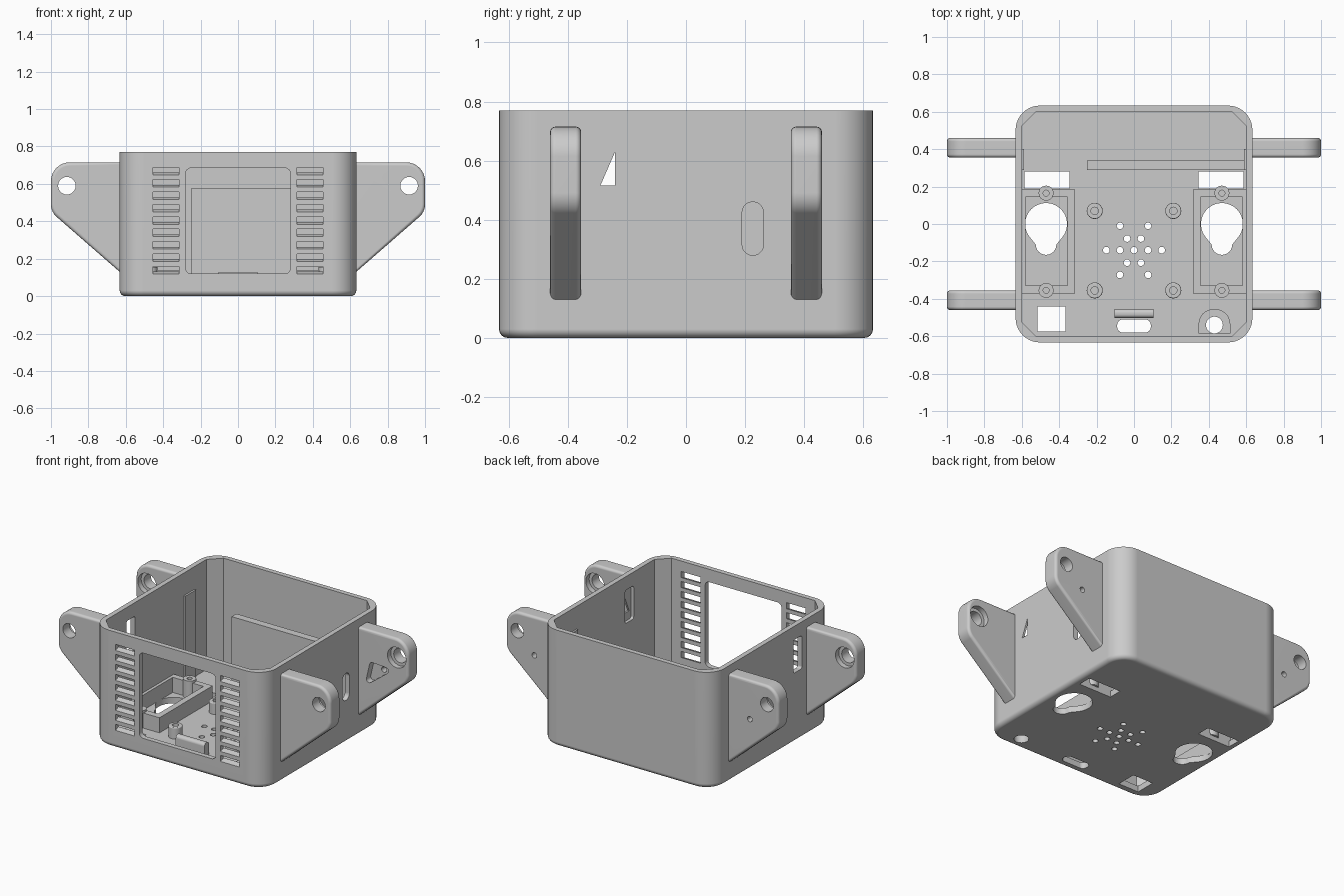
import bpy
import bmesh
from math import radians, pi, sin, cos, tan
from mathutils import Vector

cube = bpy.data.objects.get("Cube")
if cube:
    bpy.data.objects.remove(cube, do_unlink=True)

GREY = (0.6, 0.6, 0.6, 1.0)
grey = bpy.data.materials.new("plain grey plastic")
grey.use_nodes = True
grey.diffuse_color = GREY
for node in grey.node_tree.nodes:
    if node.type == 'BSDF_PRINCIPLED':
        node.inputs["Base Color"].default_value = GREY


# ---- outline helpers ----
def fillet(points, radii, steps=6):
    """Round the corners of a polygon; radii is one number or one per corner."""
    pts = [Vector(p) for p in points]
    if not isinstance(radii, (list, tuple)):
        radii = [radii] * len(pts)
    out = []
    for i, (p, r) in enumerate(zip(pts, radii)):
        if r == 0:
            out.append(p)
            continue
        a = (pts[i - 1] - p).normalized()
        b = (pts[(i + 1) % len(pts)] - p).normalized()
        half = a.angle(b) / 2
        centre = p + (a + b).normalized() * (r / sin(half))
        start = (p + a * (r / tan(half)) - centre).normalized()
        end = (p + b * (r / tan(half)) - centre).normalized()
        out += [centre + start.slerp(end, k / steps).normalized() * r for k in range(steps + 1)]
    return out


def rect(u0, u1, v0, v1):
    return [(u0, v0), (u1, v0), (u1, v1), (u0, v1)]


def circle(u, v, r, n=24):
    return [(u + r * cos(2 * pi * k / n), v + r * sin(2 * pi * k / n)) for k in range(n)]


def flip(points, side):
    return [(p[0] * side, p[1]) for p in points]


# ---- solid helpers ----
def prism(bm, points, axis, lo, hi):
    """Extrude an outline along an axis; returns its two cap faces."""
    def place(p, w):
        return {'x': (w, p[0], p[1]), 'y': (p[0], w, p[1]), 'z': (p[0], p[1], w)}[axis]
    low = [bm.verts.new(place(p, lo)) for p in points]
    high = [bm.verts.new(place(p, hi)) for p in points]
    caps = [bm.faces.new(low), bm.faces.new(high)]
    n = len(low)
    sides = [bm.faces.new((low[i], low[(i + 1) % n], high[(i + 1) % n], high[i])) for i in range(n)]
    bmesh.ops.recalc_face_normals(bm, faces=caps + sides)
    return caps


def soften(bm, faces, width):
    edges = list({e for f in faces for e in f.edges})
    bmesh.ops.bevel(bm, geom=edges, offset=width, segments=4, profile=0.5, affect='EDGES')


def make_object(name, bm):
    mesh = bpy.data.meshes.new(name)
    bm.to_mesh(mesh)
    bm.free()
    ob = bpy.data.objects.new(name, mesh)
    bpy.context.collection.objects.link(ob)
    return ob


def finish(name, bm, cuts=()):
    """Make the part, cut the listed prisms from it, then shade it."""
    ob = make_object(name, bm)
    ob.data.materials.append(grey)
    if cuts:
        cut_bm = bmesh.new()
        for cut in cuts:
            prism(cut_bm, *cut)
        cutter = make_object("cutter", cut_bm)
        cutter.hide_render = True
        mod = ob.modifiers.new("cut", 'BOOLEAN')
        mod.operation = 'DIFFERENCE'
        mod.solver = 'EXACT'
        mod.use_self = True
        mod.object = cutter
        graph = bpy.context.evaluated_depsgraph_get()
        ob.data = bpy.data.meshes.new_from_object(ob.evaluated_get(graph))
        ob.modifiers.clear()
        ob.data.name = name
        bpy.data.objects.remove(cutter, do_unlink=True)
    bpy.ops.object.select_all(action='DESELECT')
    ob.select_set(True)
    bpy.context.view_layer.objects.active = ob
    bpy.ops.object.shade_smooth_by_angle(angle=radians(32))
    normals = ob.modifiers.new("even shading", 'WEIGHTED_NORMAL')
    normals.keep_sharp = True


HALF, INNER, TOP, FLOOR = 0.633, 0.6, 0.77, 0.04

# ---- open box with its cut-outs ----
bm = bmesh.new()
shell = prism(bm, fillet(rect(-HALF, HALF, -HALF, HALF), 0.13, 10), 'z', 0, TOP)
soften(bm, shell[:1], 0.03)
cavity = fillet(rect(-INNER, INNER, -INNER, INNER), 0.075, 1)
cuts = [(cavity, 'z', FLOOR, 0.9)]

# front window and louvres
cuts.append((fillet(rect(-0.28, 0.28, 0.12, 0.685), 0.03), 'y', -0.7, -0.55))
for side in (-1, 1):
    for row in range(9):
        z = 0.135 + 0.0662 * row
        slot = [(-0.65, z - 0.022), (-0.58, z + 0.003), (-0.58, z + 0.043), (-0.65, z + 0.018)]
        cuts.append((slot, 'x', side * 0.385 - 0.07, side * 0.385 + 0.07))

# side wall openings
pocket = fillet(rect(-0.31, -0.22, 0.46, 0.68), 0.015)
cuts.append((pocket, 'x', -0.7, -0.55))
cuts.append((pocket, 'x', 0.55, 0.62))
cuts.append(([(-0.29, 0.515), (-0.24, 0.515), (-0.24, 0.63)], 'x', 0.61, 0.7))
cuts.append((fillet(rect(0.19, 0.262, 0.28, 0.46), 0.035), 'x', 0.55, 0.7))

# floor openings
floor_cuts = [fillet(rect(-0.09, 0.09, -0.58, -0.51), 0.03),
              rect(-0.515, -0.365, -0.575, -0.44), circle(0.43, -0.54, 0.045)]
for side in (-1, 1):
    floor_cuts.append(flip(rect(0.345, 0.585, 0.19, 0.28), side))
    # keyhole: a round head running into a narrower neck
    head = [(0.47 + 0.112 * cos(radians(a)), 0.112 * sin(radians(a))) for a in range(-35, 216, 10)]
    neck = [(0.47 + 0.055 * cos(radians(a)), -0.11 + 0.055 * sin(radians(a))) for a in range(180, 361, 15)]
    floor_cuts.append(flip(head + neck, side))
for y, xs in ((-0.01, (0.075,)), (-0.078, (0.037,)), (-0.14, (0, 0.075, 0.148)),
              (-0.207, (0.037,)), (-0.272, (0.075,))):
    for x in sorted({s * x for x in xs for s in (-1, 1)}):
        floor_cuts.append(circle(x, y, 0.018, 12))
cuts += [(shape, 'z', -0.1, FLOOR + 0.03) for shape in floor_cuts]
finish("box_shell", bm, cuts)

# ---- four mounting brackets ----
ear = fillet([(0.61, 0.11), (0.61, 0.715), (1.0, 0.715), (1.0, 0.45)], [0, 0, 0.1, 0.09], 8)
recess = fillet([(0.68, 0.34), (0.72, 0.51), (0.89, 0.5)], 0.02)
for x_name, side in (("left", 1), ("right", -1)):
    for y_name, end in (("front", -1), ("back", 1)):
        bm = bmesh.new()
        soften(bm, prism(bm, flip(ear, side), 'y', end * 0.355, end * 0.46), 0.018)
        bolt_x = side * 0.915
        cuts = [(circle(bolt_x, 0.59, 0.047), 'y', -0.7, 0.7),
                (circle(bolt_x, 0.59, 0.068), 'y', end * 0.3, end * 0.39)]
        if end > 0:
            cuts.append((circle(side * 0.79, 0.46, 0.018, 16), 'y', 0.3, 0.5))
            cuts.append((flip(recess, side), 'y', 0.3, 0.4))
        finish(f"{x_name}_{y_name}_bracket", bm, cuts)

# ---- raised frames round the keyholes ----
for x_name, side in (("left", 1), ("right", -1)):
    bm = bmesh.new()
    prism(bm, flip(rect(0.315, 0.602, -0.372, 0.185), side), 'z', FLOOR - 0.01, 0.14)
    cuts = [(flip(rect(0.355, 0.58, -0.33, 0.145), side), 'z', 0, 0.3)]
    finish(f"{x_name}_keyhole_frame", bm, cuts)
    for y_name, y in (("front", -0.355), ("back", 0.165)):
        bm = bmesh.new()
        prism(bm, circle(side * 0.47, y, 0.04), 'z', FLOOR - 0.01, 0.155)
        finish(f"{x_name}_{y_name}_screw_boss", bm, [(circle(side * 0.47, y, 0.016, 16), 'z', 0.08, 0.3)])

# ---- circuit board standoffs ----
for x_name, x in (("left", 0.21), ("right", -0.21)):
    for y_name, y in (("front", -0.355), ("back", 0.07)):
        bm = bmesh.new()
        soften(bm, prism(bm, circle(x, y, 0.043), 'z', FLOOR - 0.01, 0.115)[1:], 0.006)
        finish(f"{x_name}_{y_name}_standoff", bm, [(circle(x, y, 0.02, 16), 'z', 0.06, 0.3)])

# ---- inner divider, front stop, cable collar and wall rails ----
bm = bmesh.new()
prism(bm, rect(-0.25, 0.602, 0.29, 0.34), 'z', FLOOR - 0.01, 0.575)
finish("divider_wall", bm)

bm = bmesh.new()
prism(bm, fillet(rect(-0.502, -0.455, FLOOR - 0.01, 0.13), [0, 0, 0.02, 0.02]), 'x', -0.105, 0.105)
finish("front_stop", bm)

bm = bmesh.new()
collar = fillet(rect(0.345, 0.515, -0.585, -0.455), [0, 0, 0.08, 0.08])
prism(bm, collar, 'z', FLOOR - 0.01, 0.085)
finish("cable_collar", bm, [(circle(0.43, -0.54, 0.045), 'z', 0, 0.3)])

for x_name, side in (("left", 1), ("right", -1)):
    bm = bmesh.new()
    prism(bm, flip(rect(0.588, 0.604, 0.29, 0.4), side), 'z', FLOOR - 0.01, 0.62)
    finish(f"{x_name}_wall_rail", bm)
